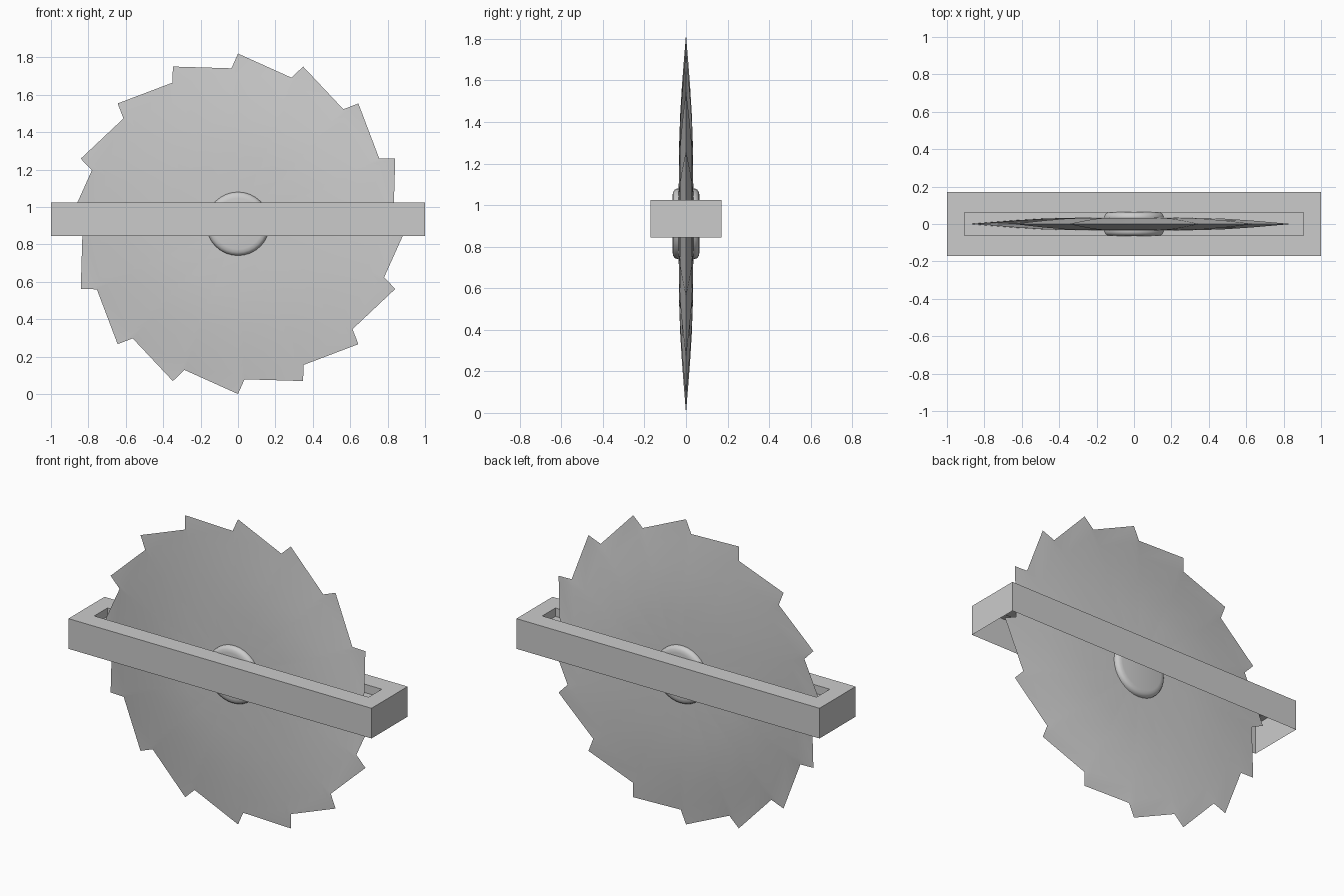
import bpy, bmesh
from math import sin, cos, radians, pi

if "Cube" in bpy.data.objects:
    bpy.data.objects.remove(bpy.data.objects["Cube"])

CZ = 0.91      # height of the blade axle


def finish(name, bm, smooth=None, recalc=True):
    if recalc:
        bmesh.ops.recalc_face_normals(bm, faces=bm.faces)
    me = bpy.data.meshes.new(name)
    bm.to_mesh(me)
    bm.free()
    ob = bpy.data.objects.new(name, me)
    bpy.context.collection.objects.link(ob)
    if smooth:
        bpy.context.view_layer.objects.active = ob
        ob.select_set(True)
        bpy.ops.object.shade_smooth_by_angle(angle=radians(smooth))
        ob.select_set(False)
    return ob


def lathe_like(bm, outline, steps):
    """Loft scaled copies of an xz outline; steps are (scale, y)."""
    rings = [[bm.verts.new((x * s, y, CZ + z * s)) for x, z in outline]
             for s, y in steps]
    n = len(outline)
    for a, b in zip(rings, rings[1:]):
        for i in range(n):
            j = (i + 1) % n
            bm.faces.new((a[i], a[j], b[j], b[i]))
    for ring, y in ((rings[0], steps[0][1]), (rings[-1], steps[-1][1])):
        c = bm.verts.new((0, y, CZ))
        for i in range(n):
            bm.faces.new((ring[i], ring[(i + 1) % n], c))


def mirrored(half):
    """Half profile from centre to rim at y = 0, mirrored to the back."""
    return [(s, -y) for s, y in half] + [(s, y) for s, y in half[-2::-1]]


# Saw blade: 16 raked teeth, lens-shaped section
teeth = []
for i in range(16):
    for ang, r in ((22.5 * i, 0.91), (22.5 * i + 20.1, 0.832)):
        teeth.append((r * sin(radians(ang)), r * cos(radians(ang))))
bm = bmesh.new()
lathe_like(bm, teeth, mirrored([(0.2, 0.035), (0.42, 0.033), (0.58, 0.028),
                                (0.74, 0.019), (0.88, 0.009), (1.0, 0.0)]))
finish("saw_blade", bm, 30)

# Hub: rounded disc through the blade
circle = [(0.17 * sin(2 * pi * i / 32), 0.17 * cos(2 * pi * i / 32))
          for i in range(32)]
bm = bmesh.new()
lathe_like(bm, circle, mirrored([(0.8, 0.065), (0.9, 0.062), (0.97, 0.054),
                                 (1.0, 0.042), (1.0, 0.0)]))
finish("hub", bm, 40)

# Slotted housing: open underneath, recessed slot in the top
bm = bmesh.new()


def rect(hx, hy, z):
    return [bm.verts.new((sx * hx, sy * hy, z))
            for sx, sy in ((-1, -1), (1, -1), (1, 1), (-1, 1))]


loops = [rect(1.0, 0.17, 0.845), rect(1.0, 0.17, 1.025),
         rect(0.905, 0.062, 1.025), rect(0.905, 0.062, 0.975)]
for a, b in zip(loops, loops[1:]):
    for i in range(4):
        j = (i + 1) % 4
        bm.faces.new((a[i], a[j], b[j], b[i]))
bm.faces.new(loops[-1])
finish("housing", bm, recalc=False)
